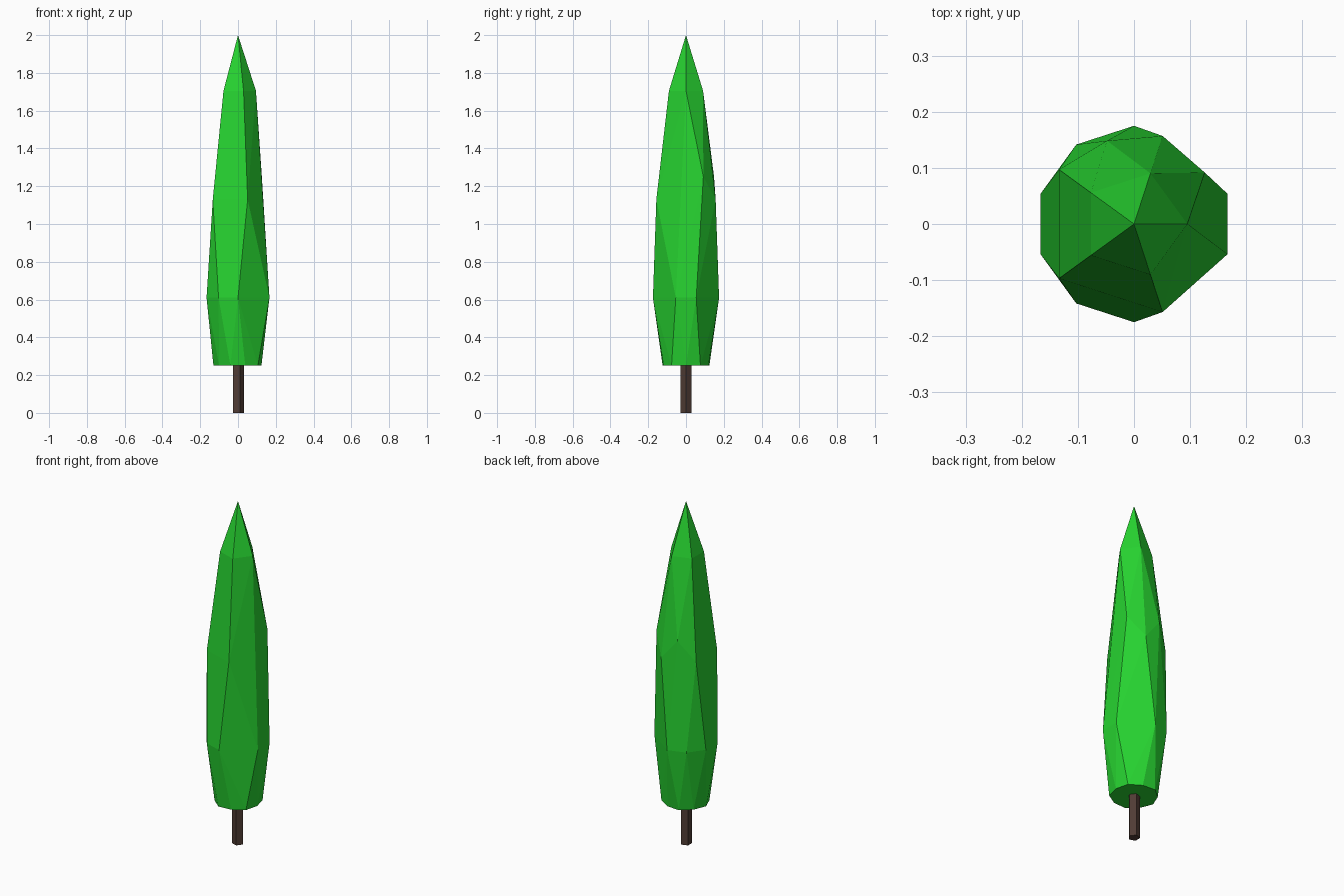
import bpy, bmesh
from math import cos, sin, radians

if "Cube" in bpy.data.objects:
    bpy.data.objects.remove(bpy.data.objects["Cube"])


def material(name, color):
    m = bpy.data.materials.new(name)
    m.diffuse_color = color
    m.use_nodes = True
    m.node_tree.nodes["Principled BSDF"].inputs["Base Color"].default_value = m.diffuse_color
    return m


def ring(bm, radius, z, angles):
    return [bm.verts.new((radius * cos(radians(a)), radius * sin(radians(a)), z))
            for a in angles]


def finish(bm, name, mat):
    bmesh.ops.recalc_face_normals(bm, faces=bm.faces)
    me = bpy.data.meshes.new(name)
    bm.to_mesh(me)
    bm.free()
    me.materials.append(mat)
    ob = bpy.data.objects.new(name, me)
    bpy.context.collection.objects.link(ob)


# Foliage: faceted hull over rings, like a stretched, thinned icosphere
bm = bmesh.new()
ring(bm, 0.124, 0.25, range(0, 360, 72))
ring(bm, 0.13, 0.25, range(36, 360, 72))
ring(bm, 0.175, 0.61, (18, 90, 126, 162, 198, 234, 270, 342))
ring(bm, 0.165, 1.13, (72, 144, 216, 288))
ring(bm, 0.156, 1.25, (36, 108))
ring(bm, 0.095, 1.705, range(0, 360, 72))
bm.verts.new((0, 0, 2))
bmesh.ops.convex_hull(bm, input=bm.verts[:])
finish(bm, "foliage", material("leaf_green", (0.02, 0.65, 0.03, 1)))

# Trunk: five-sided post
bm = bmesh.new()
low = ring(bm, 0.032, 0.0, range(0, 360, 72))
high = ring(bm, 0.032, 0.26, range(0, 360, 72))
bm.faces.new(low)
bm.faces.new(high)
for i in range(5):
    j = (i + 1) % 5
    bm.faces.new((low[i], low[j], high[j], high[i]))
finish(bm, "trunk", material("bark_brown", (0.08, 0.045, 0.035, 1)))
